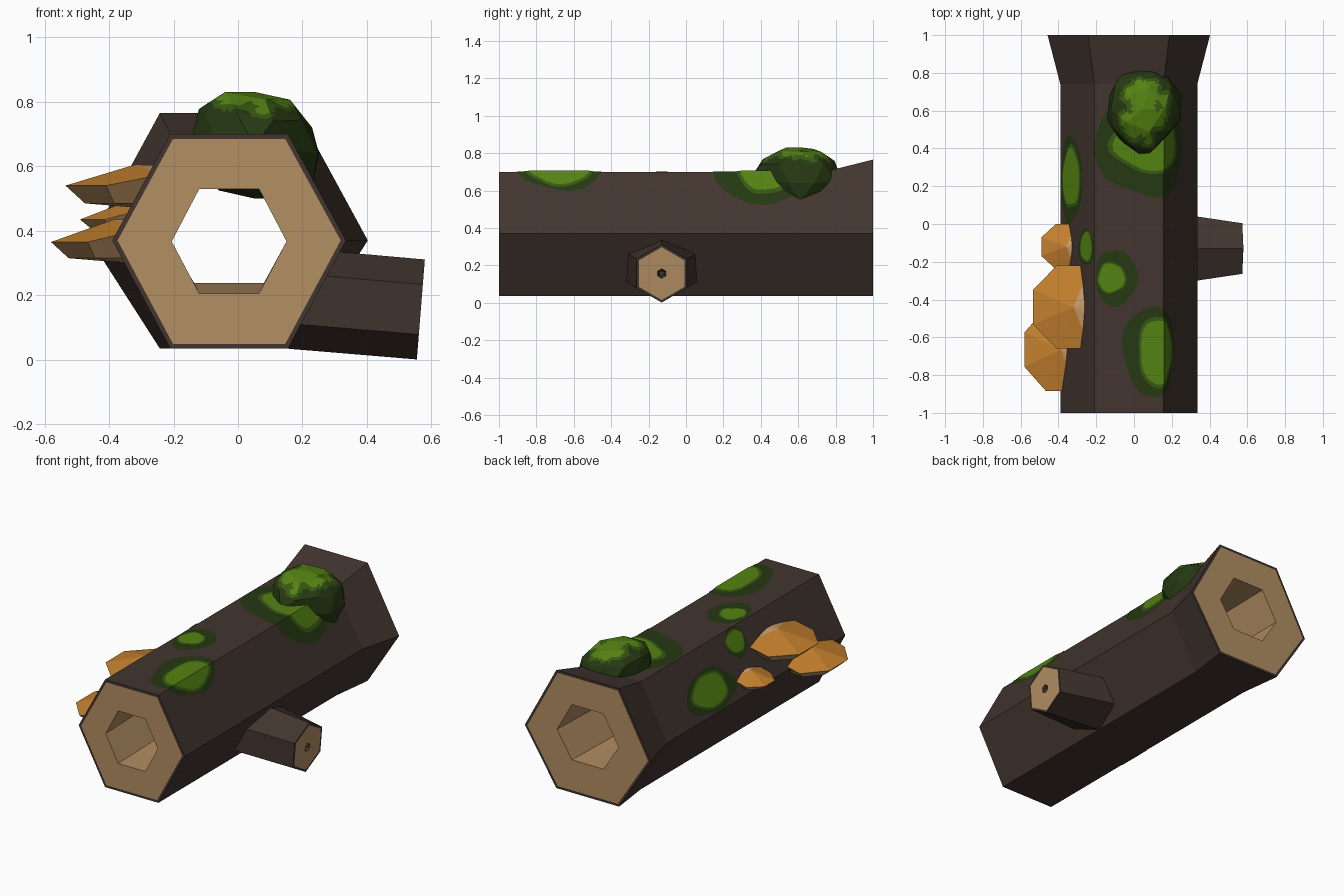
import bpy, bmesh, math, random
from mathutils import Vector, noise

if "Cube" in bpy.data.objects:
    bpy.data.objects.remove(bpy.data.objects["Cube"])

random.seed(4)


def mat(name, r, g, b):
    m = bpy.data.materials.new(name)
    lin = [((c / 255 + 0.055) / 1.055) ** 2.4 for c in (r, g, b)]
    m.diffuse_color = (*lin, 1)
    m.use_nodes = True
    m.node_tree.nodes["Principled BSDF"].inputs["Base Color"].default_value = m.diffuse_color
    return m


BARK = mat("bark", 66, 53, 47)
WOOD = mat("cut_wood", 178, 142, 98)
MOSS_D = mat("moss_dark", 37, 56, 18)
MOSS_M = mat("moss_mid", 54, 88, 18)
MOSS_L = mat("moss_light", 84, 130, 18)
CAP = mat("fungus_orange", 196, 128, 46)
GILL = mat("fungus_tan", 200, 156, 106)


def finish(name, bm, mats, normals=True):
    if normals:
        bmesh.ops.recalc_face_normals(bm, faces=bm.faces[:])
    me = bpy.data.meshes.new(name)
    bm.to_mesh(me)
    bm.free()
    for m in mats:
        me.materials.append(m)
    ob = bpy.data.objects.new(name, me)
    bpy.context.collection.objects.link(ob)
    return ob


def bridge(bm, a, b, index):
    for i in range(len(a)):
        j = (i + 1) % len(a)
        bm.faces.new((a[i], a[j], b[j], b[i])).material_index = index


# ---- hollow log: loops run along the bark, over the ends and back through the hole
CX = -0.0275


def hexagon(y, zs, w, t, top, bot):
    pts = [(w, zs), (t, top), (-t, top), (-w, zs), (-t, bot), (t, bot)]
    return [Vector((CX + x, y, z)) for x, z in pts]


bm = bmesh.new()
loops = [
    hexagon(-1, .37, .3625, .1825, .70, .035),
    hexagon(.74, .37, .3625, .1825, .70, .035),
    hexagon(1, .37, .43, .215, .765, .035),
    hexagon(1, .37, .413, .206, .75, .05),        # back bark rim
    hexagon(1, .40, .21, .108, .58, .238),        # back hole
    hexagon(-1, .367, .178, .0925, .53, .205),    # front hole
    hexagon(-1, .37, .346, .174, .685, .049),     # front bark rim
]
rings = [[bm.verts.new(p) for p in lp] for lp in loops]
for k, index in enumerate((0, 0, 0, 1, 1, 1, 0)):
    bridge(bm, rings[k], rings[(k + 1) % 7], index)
finish("hollow_log", bm, [BARK, WOOD])

# ---- branch stub on the right, with a small pith hole in the cut end
bm = bmesh.new()


def branch_ring(x, cz, ry, rz, lean):
    out = []
    for i in range(6):
        a = math.radians(60 * i + 90)
        z = rz * math.sin(a)
        out.append(bm.verts.new((x + lean * z, -.13 + ry * math.cos(a) / .866, cz + z)))
    return out


r = [branch_ring(.17, .19, .193, .156, .08), branch_ring(.567, .156, .134, .155, .08),
     branch_ring(.567, .156, .122, .141, .08), branch_ring(.567, .156, .022, .026, .08),
     branch_ring(.54, .157, .012, .014, .08)]
for k, index in enumerate((0, 0, 1, 0)):
    bridge(bm, r[k], r[k + 1], index)
bm.faces.new(r[0])
bm.faces.new(r[4])
finish("branch_stub", bm, [BARK, WOOD])


# ---- shelf fungi on the left: sloping octagonal cap over a tapered underside
def fungus(name, cx, cy, rx, ry, z, rise, drop):
    bm = bmesh.new()
    n = 8
    rim, low = [], []
    for i in range(n):
        a = 2 * math.pi * (i + .5) / n
        c, s = math.cos(a) / .924, math.sin(a) / .924
        inner = c > 0
        up = rise * .95 if inner and abs(s) < .7 else rise * .55 if inner else 0
        rim.append(bm.verts.new((cx + rx * c, cy + ry * s, z + up)))
        low.append(bm.verts.new((cx + rx * c * .72, cy + ry * s * .72, z - drop)))
    apex = bm.verts.new((cx, cy, z + rise))
    base = bm.verts.new((cx + rx * .2, cy, z - drop * 1.3))
    bridge(bm, rim, low, 1)
    for i in range(n):
        j = (i + 1) % n
        f = bm.faces.new((rim[i], rim[j], apex))
        f.material_index = 1 if f.calc_center_median().x > cx + rx * .02 else 0
        bm.faces.new((low[j], low[i], base)).material_index = 1
    finish(name, bm, [CAP, GILL])


fungus("fungus_upper", -.32, -.44, .215, .22, .54, .065, .055)
fungus("fungus_lower", -.385, -.665, .195, .22, .365, .07, .05)
fungus("fungus_small", -.36, -.12, .13, .12, .435, .05, .03)

# ---- moss patches: thin plates folded around the upper faces of the log
US = [-.376, 0, .365, .741]                # distance along the hexagon outline
CORNERS = [(-.39, .37), (-.21, .70), (.155, .70), (.335, .37)]


def on_log(u, y, off):
    k = 0 if u < 0 else 1 if u <= .365 else 2
    t = (u - US[k]) / (US[k + 1] - US[k])
    (x0, z0), (x1, z1) = CORNERS[k], CORNERS[k + 1]
    x, z, s = x0 + (x1 - x0) * t, z0 + (z1 - z0) * t, 1 + off / .33
    return (CX + (x - CX) * s, y, .37 + (z - .37) * s)


def plate(name, u, y, ru, ry, off, m, seed):
    bm = bmesh.new()
    ring = []
    for i in range(28):
        a = 2 * math.pi * i / 28
        w = 1 + .05 * math.sin(3 * a + seed) + .03 * math.sin(5 * a + 2 * seed)
        ring.append(bm.verts.new((u + ru * w * math.cos(a), y + ry * w * math.sin(a), 0)))
    bm.faces.new(ring)
    for fold in US[1:3]:
        bmesh.ops.bisect_plane(bm, geom=bm.verts[:] + bm.edges[:] + bm.faces[:],
                               plane_co=(fold, 0, 0), plane_no=(1, 0, 0))
    for v in bm.verts:
        v.co = on_log(v.co.x, v.co.y, off)
    finish(name, bm, [m], normals=False)


patches = {  # outer u, y, ru, ry, then bright centre u, y, ru, ry
    "front": (.315, -.67, .165, .24, .34, -.675, .10, .17),
    "middle": (.115, -.285, .11, .15, .092, -.285, .067, .075),
    "side": (-.25, .235, .12, .23, -.245, .245, .088, .15),
    "side_small": (-.088, -.125, .09, .095, -.082, -.12, .06, .075),
    "back": (.29, .43, .28, .29, .30, .42, .19, .135),
}
for s, (n, p) in enumerate(patches.items()):
    plate("moss_" + n + "_edge", *p[:4], .003, MOSS_D, s)
    light = MOSS_M if "side" in n else MOSS_L
    u, y, ru, ry = p[4:]
    plate("moss_" + n + "_ring", u, y, ru * 1.13, ry * 1.12, .005, MOSS_M, s + 1)
    plate("moss_" + n + "_centre", u, y, ru, ry, .007, MOSS_L, s + 1)

# ---- moss mound: faceted lump over the upper right edge, brighter on top
bm = bmesh.new()
bmesh.ops.create_icosphere(bm, subdivisions=2, radius=1)
for v in bm.verts:
    d = v.co * random.uniform(.92, 1.08)
    x = .05 + .20 * d.x
    y = .61 + (.235 if d.y > 0 else .25 * (1 - .25 * abs(d.x))) * d.y
    z = .665 + .172 * d.z - .025 * d.x
    v.co = (x, y, z)
bmesh.ops.subdivide_edges(bm, edges=bm.edges[:], cuts=4, use_grid_fill=True)
for f in bm.faces:
    c = f.calc_center_median()
    h = c.z + .045 * noise.noise(c * 13) - .25 * abs(c.x - .07) * (c.x < .07)
    f.material_index = 2 if h > .79 else 1 if h > .765 else 0
finish("moss_mound", bm, [MOSS_D, MOSS_M, MOSS_L])
